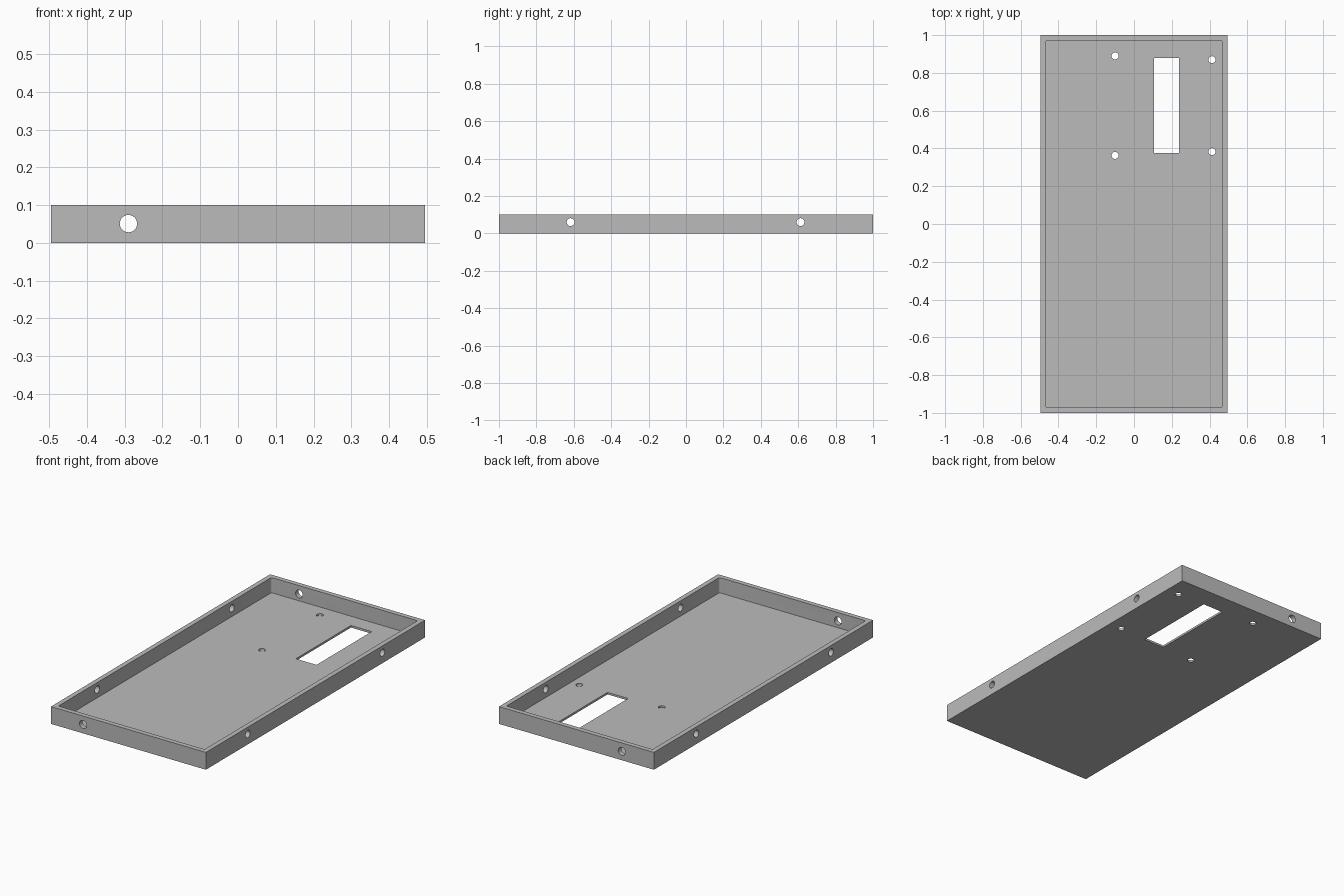
import bpy
import math
from math import radians

HALF_X, HALF_Y, HEIGHT = 0.495, 1.0, 0.1
WALL, FLOOR = 0.028, 0.012

cube = bpy.data.objects.get("Cube")
if cube:
    bpy.data.objects.remove(cube, do_unlink=True)

grey = bpy.data.materials.new("plain grey")
grey.use_nodes = True
colour = (0.5, 0.5, 0.5, 1)
grey.diffuse_color = colour
grey.node_tree.nodes["Principled BSDF"].inputs["Base Color"].default_value = colour


def box(name, x0, x1, y0, y1, z0, z1):
    bpy.ops.mesh.primitive_cube_add(
        size=1, location=((x0 + x1) / 2, (y0 + y1) / 2, (z0 + z1) / 2))
    obj = bpy.context.object
    obj.name = name
    obj.scale = (x1 - x0, y1 - y0, z1 - z0)
    bpy.ops.object.transform_apply(location=True, rotation=False, scale=True)
    obj.data.materials.append(grey)
    return obj


def drill(name, location, radius, depth, rotation=(0, 0, 0)):
    bpy.ops.mesh.primitive_cylinder_add(
        vertices=32, radius=radius, depth=depth, location=location, rotation=rotation)
    obj = bpy.context.object
    obj.name = name
    obj.data.materials.append(grey)
    return obj


def apply_modifier(obj, modifier):
    bpy.context.view_layer.objects.active = obj
    bpy.ops.object.modifier_apply(modifier=modifier.name)


def cut(target, cutter):
    mod = target.modifiers.new("cut", 'BOOLEAN')
    mod.operation = 'DIFFERENCE'
    mod.solver = 'EXACT'
    mod.object = cutter
    apply_modifier(target, mod)
    bpy.data.objects.remove(cutter, do_unlink=True)


# Solid block for the tray
tray = box("enclosure_tray", -HALF_X, HALF_X, -HALF_Y, HALF_Y, 0, HEIGHT)

# Hollow interior with small rounded vertical corners
ix, iy = HALF_X - WALL, HALF_Y - WALL
cavity = box("cavity_cutter", -ix, ix, -iy, iy, FLOOR, HEIGHT * 2)
weights = cavity.data.attributes.new("bevel_weight_edge", 'FLOAT', 'EDGE')
for edge in cavity.data.edges:
    a, b = (cavity.data.vertices[i].co for i in edge.vertices)
    weights.data[edge.index].value = 1.0 if abs(a.z - b.z) > 0.01 else 0.0
bevel = cavity.modifiers.new("corners", 'BEVEL')
bevel.limit_method = 'WEIGHT'
bevel.width = 0.01
bevel.segments = 4
apply_modifier(cavity, bevel)
cut(tray, cavity)

# Rectangular window in the floor
cut(tray, box("window_cutter", 0.107, 0.239, 0.375, 0.878, -0.1, 0.05))

# Four mounting holes in the floor
for x, y in ((-0.10, 0.89), (0.413, 0.87), (-0.10, 0.363), (0.413, 0.383)):
    cut(tray, drill("mount_cutter", (x, y, 0), 0.0185, 0.1))

# Screw holes through both long walls
for y in (-0.617, 0.612):
    cut(tray, drill("side_cutter", (0, y, 0.06), 0.021, 1.2, (0, radians(90), 0)))

# Cable hole through the front and back walls
cut(tray, drill("cable_cutter", (-0.29, 0, 0.051), 0.023, 2.4, (radians(90), 0, 0)))

# Smooth hole walls, keep box edges sharp
bpy.ops.object.select_all(action='DESELECT')
tray.select_set(True)
bpy.context.view_layer.objects.active = tray
bpy.ops.object.shade_smooth_by_angle(angle=radians(30))
